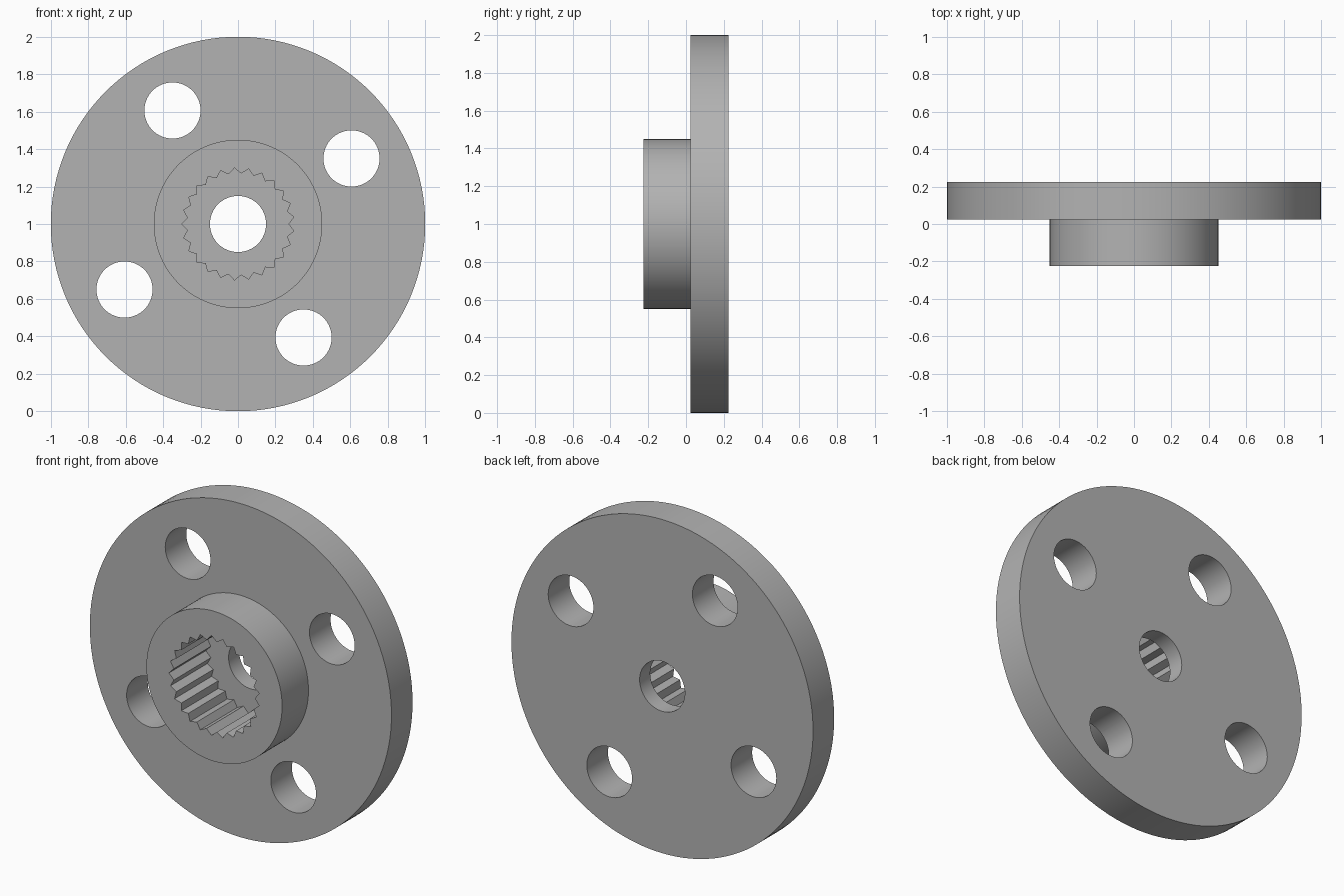
import bpy, bmesh, math

cube = bpy.data.objects.get("Cube")
if cube:
    bpy.data.objects.remove(cube, do_unlink=True)

CENTRE_Z = 1.0
FRONT, STEP, FLOOR, BACK = -0.225, 0.025, 0.125, 0.225

grey = bpy.data.materials.new("plain grey")
grey.use_nodes = True
colour = (0.45, 0.45, 0.45, 1)
grey.diffuse_color = colour
grey.node_tree.nodes["Principled BSDF"].inputs["Base Color"].default_value = colour


def prism(name, outline, y0, y1):
    """Extrude an x/z outline, given around the axis, from y0 to y1."""
    bm = bmesh.new()
    face = bm.faces.new([bm.verts.new((x, y0, z + CENTRE_Z)) for x, z in outline])
    new = bmesh.ops.extrude_face_region(bm, geom=[face])["geom"]
    moved = [v for v in new if isinstance(v, bmesh.types.BMVert)]
    bmesh.ops.translate(bm, verts=moved, vec=(0, y1 - y0, 0))
    bmesh.ops.recalc_face_normals(bm, faces=bm.faces)
    mesh = bpy.data.meshes.new(name)
    bm.to_mesh(mesh)
    bm.free()
    mesh.materials.append(grey)
    obj = bpy.data.objects.new(name, mesh)
    bpy.context.collection.objects.link(obj)
    return obj


def ring(radii, count, cx=0, cz=0, start=0):
    """Points around a circle, cycling through the given radii."""
    points = []
    for i in range(count):
        a = start + math.tau * i / count
        r = radii[i % len(radii)]
        points.append((cx + r * math.cos(a), cz + r * math.sin(a)))
    return points


def combine(target, tool, operation):
    """Apply a boolean and discard the tool."""
    tool.hide_render = True
    mod = target.modifiers.new(operation, 'BOOLEAN')
    mod.operation = operation
    mod.solver = 'EXACT'
    mod.object = tool
    bpy.context.view_layer.objects.active = target
    bpy.ops.object.modifier_apply(modifier=mod.name)
    bpy.data.objects.remove(tool, do_unlink=True)


# Round flange with the hub on its front
flange = prism("flange_with_hub", ring([1.0], 128), STEP, BACK)
combine(flange, prism("hub", ring([0.45], 96), FRONT, STEP + 0.05), 'UNION')

# Toothed socket: 25 V-shaped grooves
socket = prism("socket_cutter", ring([0.30, 0.27], 50, start=math.pi), FRONT - 0.1, FLOOR)
combine(flange, socket, 'DIFFERENCE')

# Central through hole
combine(flange, prism("bore_cutter", ring([0.15], 64), 0, BACK + 0.1), 'DIFFERENCE')

# Four bolt holes
for k in range(4):
    a = math.radians(30 + 90 * k)
    outline = ring([0.15], 64, 0.7 * math.cos(a), 0.7 * math.sin(a))
    combine(flange, prism("bolt_hole_cutter", outline, STEP - 0.1, BACK + 0.1), 'DIFFERENCE')

# Smooth round walls, sharp rims and teeth
bpy.ops.object.select_all(action='DESELECT')
flange.select_set(True)
bpy.context.view_layer.objects.active = flange
bpy.ops.object.shade_smooth_by_angle(angle=math.radians(20))
